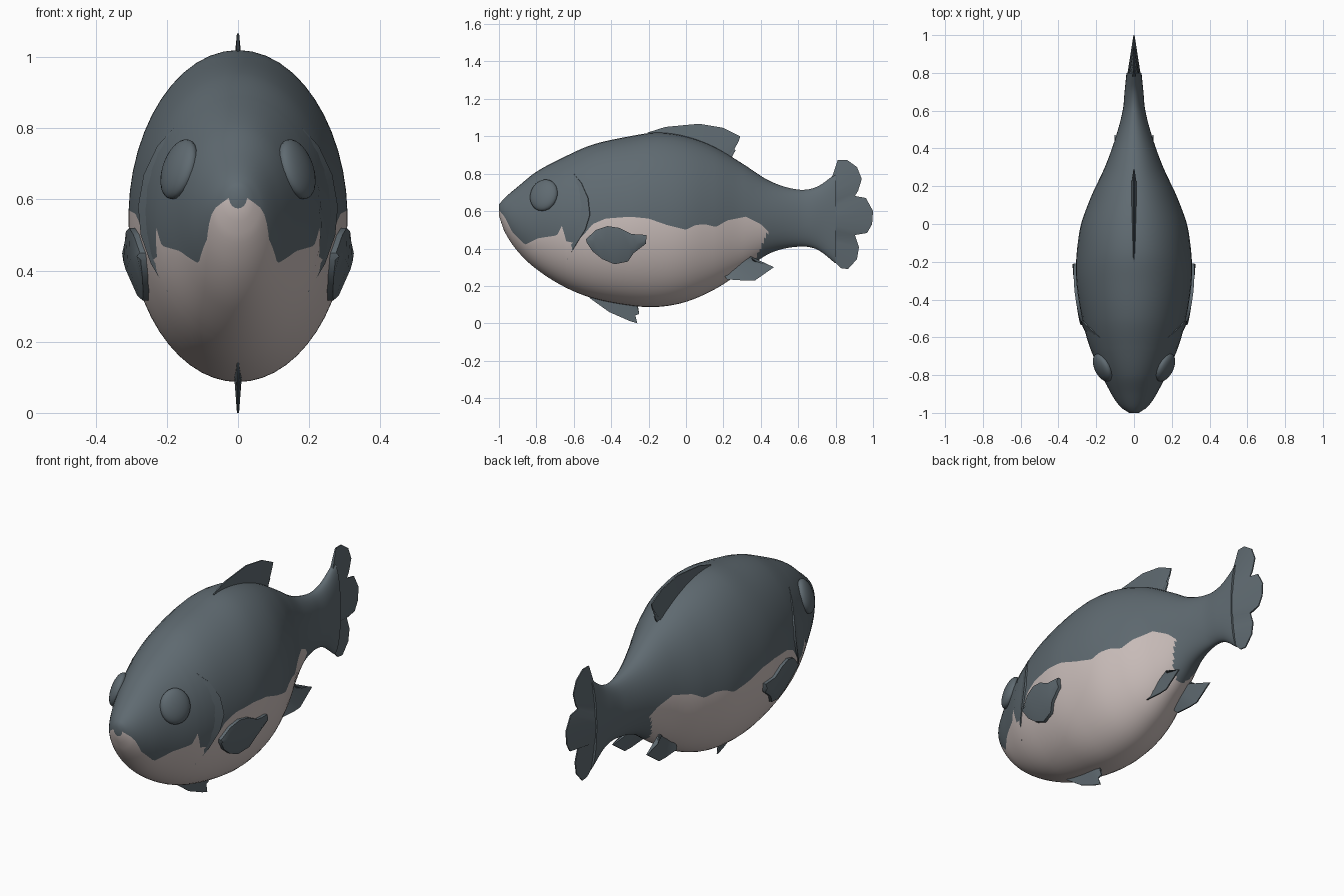
import bpy, bmesh, math
from mathutils import Vector

if "Cube" in bpy.data.objects:
    bpy.data.objects.remove(bpy.data.objects["Cube"])


def material(name, rgb):
    m = bpy.data.materials.new(name)
    m.diffuse_color = (*rgb, 1)
    m.use_nodes = True
    m.node_tree.nodes["Principled BSDF"].inputs["Base Color"].default_value = m.diffuse_color
    return m


GREY = material("slate grey", (0.115, 0.145, 0.165))
PALE = material("pale belly", (0.60, 0.52, 0.50))

# y, top z, bottom z, half width
STATIONS = [
    (-1, .635, .575, .025), (-.97, .67, .49, .07), (-.9, .73, .385, .12),
    (-.8, .81, .29, .17), (-.65, .89, .195, .235), (-.5, .955, .135, .275),
    (-.3, 1.0, .095, .306), (-.15, 1.02, .088, .303), (0, 1.0, .115, .28),
    (.15, .945, .18, .225), (.3, .855, .275, .155), (.45, .76, .375, .1),
    (.6, .715, .41, .06), (.7, .73, .395, .05), (.8, .80, .32, .04)]

# upper edge of the pale belly: y, z
EDGE = [(-1, .605), (-.97, .57), (-.93, .49), (-.86, .42), (-.79, .455), (-.69, .47),
        (-.66, .53), (-.645, .44), (-.6, .43), (-.55, .47), (-.5, .53), (-.43, .56), (-.3, .57),
        (-.2, .56), (-.1, .525), (0, .50), (.05, .525), (.1, .53), (.16, .515),
        (.22, .55), (.32, .57), (.4, .53), (.44, .49), (.46, .48), (.8, .56)]


def section(y):
    """Smoothly interpolated top, bottom and half width at y."""
    n = len(STATIONS)
    i = max(k for k in range(n - 1) if STATIONS[k][0] <= y or k == 0)
    p = [STATIONS[min(max(k, 0), n - 1)] for k in (i - 1, i, i + 1, i + 2)]
    d = p[2][0] - p[1][0]
    t = (y - p[1][0]) / d
    out = []
    for c in (1, 2, 3):
        m1 = (p[2][c] - p[0][c]) / (p[2][0] - p[0][0]) * d
        m2 = (p[3][c] - p[1][c]) / (p[3][0] - p[1][0]) * d
        out.append((2*t**3 - 3*t*t + 1) * p[1][c] + (t**3 - 2*t*t + t) * m1
                   + (3*t*t - 2*t**3) * p[2][c] + (t**3 - t*t) * m2)
    return out


def edge_z(y):
    for (a, za), (b, zb) in zip(EDGE, EDGE[1:]):
        if y <= b:
            return za + (zb - za) * (y - a) / (b - a)
    return EDGE[-1][1]


def skin_x(y, z):
    """Half width of the body at a side point."""
    top, bot, w = section(y)
    u = (z - (top + bot) / 2) / ((top - bot) / 2)
    return w * math.sqrt(max(0, 1 - u * u))


def loft(name, rings, mat, angle=50):
    """Skin closed rings of points and cap the ends."""
    bm = bmesh.new()
    vs = [[bm.verts.new(p) for p in r] for r in rings]
    n = len(vs[0])
    for a, b in zip(vs, vs[1:]):
        for k in range(n):
            bm.faces.new((a[k], a[(k + 1) % n], b[(k + 1) % n], b[k]))
    bm.faces.new(vs[0])
    bm.faces.new(vs[-1])
    bmesh.ops.recalc_face_normals(bm, faces=bm.faces)
    me = bpy.data.meshes.new(name)
    bm.to_mesh(me)
    bm.free()
    ob = bpy.data.objects.new(name, me)
    bpy.context.collection.objects.link(ob)
    me.materials.append(mat)
    smooth(ob, angle)
    return ob


def smooth(ob, angle):
    bpy.ops.object.select_all(action='DESELECT')
    ob.select_set(True)
    bpy.context.view_layer.objects.active = ob
    bpy.ops.object.shade_smooth_by_angle(angle=math.radians(angle))


# body: each ring has a point exactly on the colour edge
UP, LOW, RINGS = 12, 14, 150
rings = []
for i in range(RINGS + 1):
    y = -1 + 1.8 * i / RINGS
    top, bot, w = section(y)
    c, h = (top + bot) / 2, (top - bot) / 2
    cut = math.asin(max(-.95, min(.95, (edge_z(y) - c) / h)))
    q = math.pi / 2
    half = [q + (cut - q) * k / UP for k in range(UP)]
    half += [cut + (-q - cut) * k / LOW for k in range(LOW + 1)]
    right = [(w * math.cos(a), y, c + h * math.sin(a)) for a in half]
    rings.append(right + [(-x, yy, z) for x, yy, z in right[-2:0:-1]])
body = loft("body", rings, GREY, 60)
body.data.materials.append(PALE)
for f in body.data.polygons:
    y, z = f.center.y, f.center.z
    ks = [v % len(rings[0]) for v in f.vertices]
    below = all(UP <= k <= UP + 2 * LOW for k in ks)
    if len(ks) == 4 and below and y < .36 + (z - .32) * .45:
        f.material_index = 1


def fin(name, base, tip, t, x0=0, x1=0):
    """Tapered fin between paired base and tip points (y, z)."""
    n = len(base) - 1
    rs = []
    for i, (b, e) in enumerate(zip(base, tip)):
        k = t * (.25 + .75 * math.sin(math.pi * i / n))
        rs.append([(x0 + k, *b), (x1 + .003, *e), (x1 - .003, *e), (x0 - k, *b)])
    loft(name, rs, GREY)


# tail fin with three lobes
tail = [(.812, .874), (.86, .874), (.914, .836), (.94, .772), (.92, .708),
        (.903, .681), (.962, .67), (1, .60), (.995, .53), (.968, .483),
        (.903, .472), (.925, .407), (.914, .343), (.866, .29), (.828, .295)]
fin("tail_fin", [(.775, .765 - .415 * i / 14) for i in range(15)], tail, .038)

# dorsal fin
fin("dorsal_fin",
    [(-.2, 1.0), (-.1, .99), (.05, .96), (.15, .92), (.2, .89), (.22, .88), (.23, .88), (.24, .88)],
    [(-.205, 1.02), (-.11, 1.05), (.07, 1.067), (.2, 1.045), (.29, 1.0),
     (.28, .97), (.24, .955), (.265, .925)], .016)

# front belly fin
fin("belly_fin",
    [(-.52, .16), (-.42, .14), (-.36, .13), (-.32, .12), (-.29, .12), (-.27, .12), (-.26, .11)],
    [(-.515, .135), (-.41, .06), (-.3, .012), (-.26, .0), (-.28, .04), (-.25, .05), (-.27, .08)], .012)

for s, side in ((1, "left"), (-1, "right")):
    # paired rear fins
    fin(side + "_rear_fin",
        [(.19, .27), (.23, .30), (.27, .33), (.3, .35), (.32, .37)],
        [(.22, .235), (.32, .228), (.37, .23), (.47, .30), (.38, .327)],
        .012, s * .07, s * .10)

    # side fins hugging the flank
    upper = [(-.535, .45), (-.48, .50), (-.42, .52), (-.355, .51), (-.29, .477), (-.25, .475), (-.21, .472)]
    lower = [(-.53, .43), (-.50, .385), (-.447, .343), (-.383, .316), (-.31, .33), (-.28, .375), (-.215, .425)]
    rs = []
    for a, b in zip(upper, lower):
        mid = ((a[0] + b[0]) / 2, (a[1] + b[1]) / 2)
        pts = ((a, -.006), (a, .016), (mid, .026), (b, .016), (b, -.006), (mid, -.006))
        rs.append([(s * (skin_x(*p) + o), *p) for p, o in pts])
    loft(side + "_side_fin", rs, GREY)

    # raised gill edge
    rs = []
    line = [(-.635, .34), (-.59, .42), (-.54, .50), (-.515, .58), (-.525, .67), (-.56, .75), (-.6, .80)]
    for i, (y, z) in enumerate(line):
        k = math.sin(math.pi * (i + .15) / 6.3)
        pts = ((y - .06 * k - .005, -.003), (y, .010 * k), (y + .004, -.004))
        rs.append([(s * (skin_x(yy, z) + o), yy, z) for yy, o in pts])
    loft(side + "_gill", rs, GREY)

    # eyes, flattened along the skin normal
    bpy.ops.mesh.primitive_uv_sphere_add(segments=24, ring_count=14, radius=1)
    eye = bpy.context.object
    eye.name = side + "_eye"
    ey, ez, d = -.76, .685, .01
    n = Vector((1, -(skin_x(ey + d, ez) - skin_x(ey - d, ez)) / (2 * d),
                -(skin_x(ey, ez + d) - skin_x(ey, ez - d)) / (2 * d)))
    n.x *= s
    eye.rotation_euler = n.to_track_quat('Z', 'Y').to_euler()
    eye.location = (s * skin_x(ey, ez), ey, ez)
    eye.scale = (.08, .088, .036)
    eye.data.materials.append(GREY)
    smooth(eye, 60)
